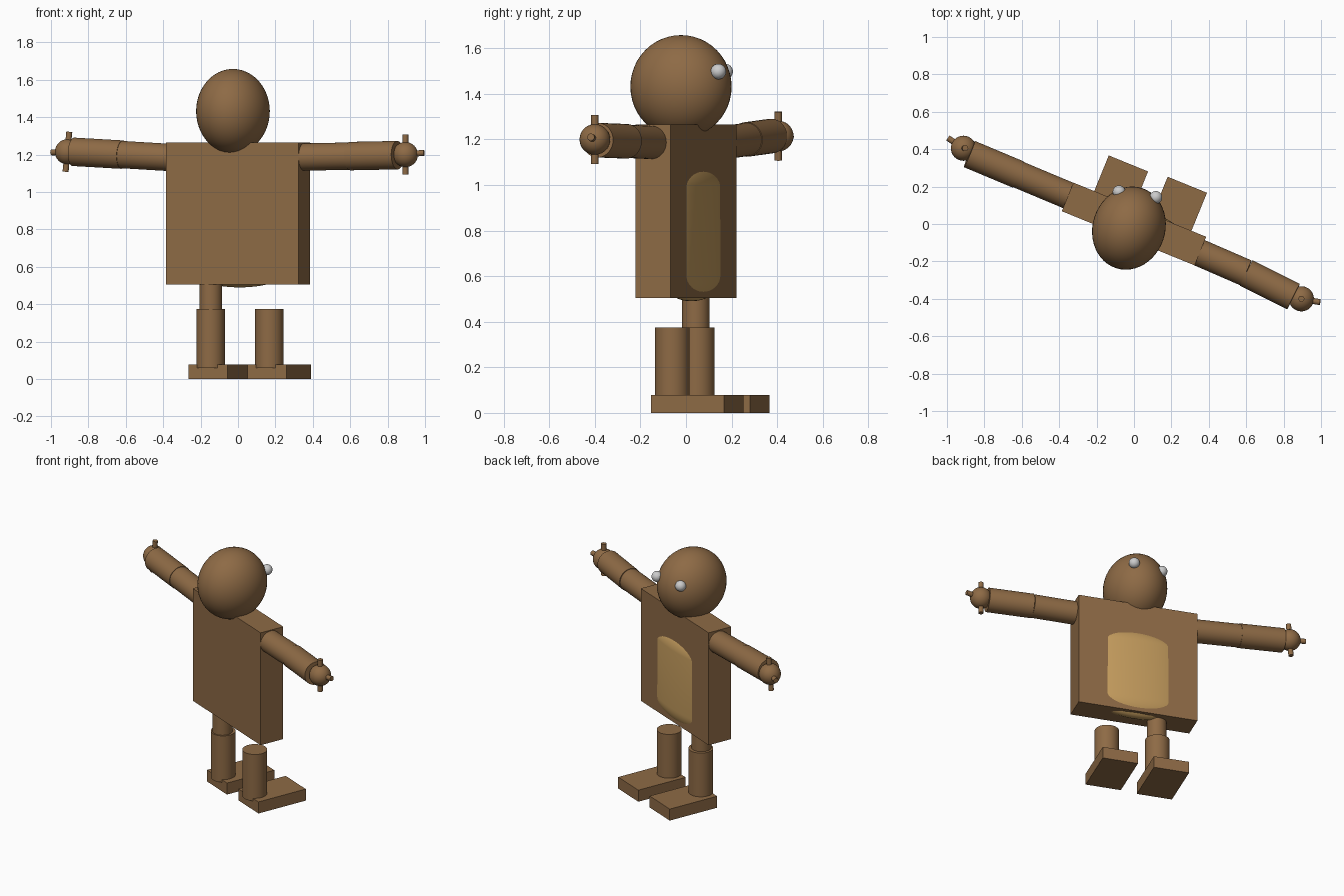
import bpy, math
from mathutils import Vector, Matrix

if "Cube" in bpy.data.objects:
    bpy.data.objects.remove(bpy.data.objects["Cube"])

YAW = math.radians(-22.2)


def material(name, rgb):
    m = bpy.data.materials.new(name)
    m.diffuse_color = (*rgb, 1)
    m.use_nodes = True
    m.node_tree.nodes["Principled BSDF"].inputs["Base Color"].default_value = m.diffuse_color
    return m


BROWN = material("brown", (0.27, 0.145, 0.06))
TAN = material("tan", (0.55, 0.33, 0.11))
WHITE = material("pale grey", (0.8, 0.8, 0.8))


def finish(name, mat, smooth=True):
    ob = bpy.context.object
    ob.name = name
    ob.data.materials.append(mat)
    if smooth:
        bpy.ops.object.shade_smooth_by_angle(angle=math.radians(40))
    return ob


def box(name, loc, size):
    bpy.ops.mesh.primitive_cube_add(size=1, location=loc, rotation=(0, 0, YAW))
    bpy.context.object.scale = size
    return finish(name, BROWN, False)


def ball(name, loc, radii, mat=BROWN, yaw=0.0):
    bpy.ops.mesh.primitive_uv_sphere_add(segments=48, ring_count=24, radius=1,
                                         location=loc, rotation=(0, 0, yaw))
    bpy.context.object.scale = radii
    return finish(name, mat)


def rod(name, a, b, r):
    a, b = Vector(a), Vector(b)
    d = b - a
    bpy.ops.mesh.primitive_cylinder_add(vertices=40, radius=r, depth=d.length,
                                        location=(a + b) / 2,
                                        rotation=d.to_track_quat('Z', 'Y').to_euler())
    return finish(name, BROWN)


# torso
box("torso", (0, 0, 0.885), (0.767, 0.165, 0.76))

# belly: stretched ball with straight middle, bulging through the torso front
n = Matrix.Rotation(YAW, 3, 'Z') @ Vector((0, 0.025, 0))
belly = ball("belly", (n.x, n.y, 0.795), (1, 1, 1), TAN, YAW)
for v in belly.data.vertices:
    x, y, z = v.co
    shift = 0.19 if z > 1e-4 else -0.19
    v.co = (x * 0.31, y * 0.075, z * 0.115 + shift)

# head and eyes
ball("head", (-0.027, -0.022, 1.432), (0.194, 0.225, 0.226), BROWN, math.radians(-18))
ball("right_eye", (0.117, 0.142, 1.498), (0.034,) * 3, WHITE)
ball("left_eye", (-0.08, 0.172, 1.498), (0.034,) * 3, WHITE)

# arms: shoulder, elbow, wrist, hand, outer fingertip, side lean of vertical fingers
arms = {
    "right": ((0.25, -0.11, 1.185), (0.60, -0.262, 1.192), (0.853, -0.388, 1.197),
              (0.895, -0.40, 1.20), (0.995, -0.418, 1.21), 0.0),
    "left": ((-0.25, 0.11, 1.178), (-0.62, 0.265, 1.20), (-0.88, 0.374, 1.215),
             (-0.912, 0.405, 1.215), (-0.995, 0.46, 1.212), 0.01),
}
for side, (shoulder, elbow, wrist, hand, tip, lean) in arms.items():
    rod(side + "_upper_arm", shoulder, elbow, 0.073)
    rod(side + "_forearm", elbow, wrist, 0.076)
    ball(side + "_hand", hand, (0.067,) * 3)
    rod(side + "_outer_finger", hand, tip, 0.016)
    x, y, z = hand
    rod(side + "_upper_finger", hand, (x + lean, y, z + 0.107), 0.016)
    rod(side + "_lower_finger", hand, (x - lean, y, z - 0.107), 0.016)

# legs and feet (only the left leg has a thigh)
rod("left_thigh", (-0.146, 0.043, 0.30), (-0.146, 0.043, 0.60), 0.061)
for side, x, y, fx, fy in (("right", 0.168, -0.06, 0.22, 0.05),
                           ("left", -0.146, 0.05, -0.095, 0.164)):
    rod(side + "_shin", (x, y, 0.06), (x, y, 0.374), 0.076)
    box(side + "_foot", (fx, fy, 0.039), (0.227, 0.345, 0.078))
